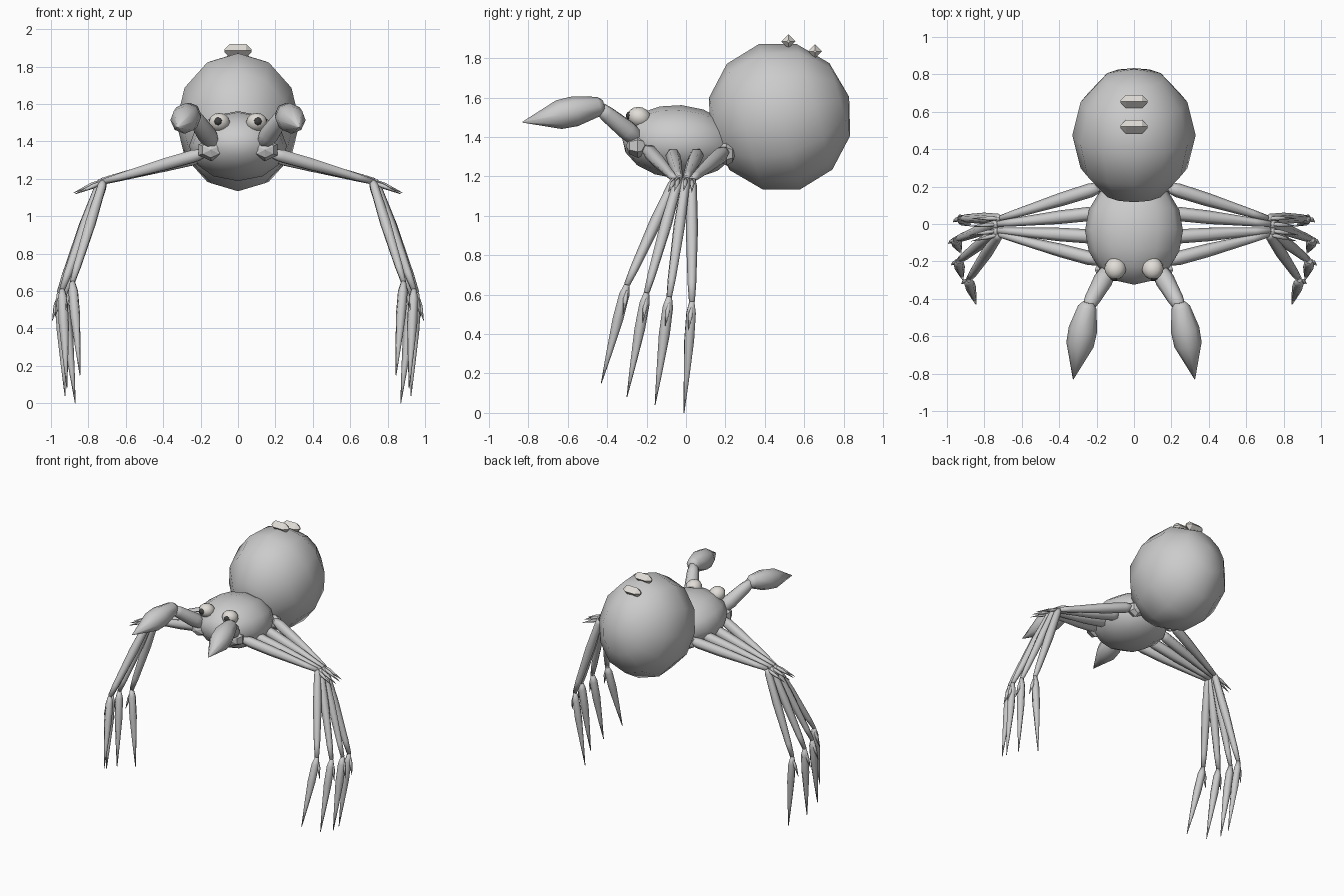
import bpy, bmesh, math
from mathutils import Vector, Matrix

if "Cube" in bpy.data.objects:
    bpy.data.objects.remove(bpy.data.objects["Cube"])


def material(name, c):
    m = bpy.data.materials.new(name)
    m.diffuse_color = (*c, 1)
    m.use_nodes = True
    m.node_tree.nodes["Principled BSDF"].inputs["Base Color"].default_value = m.diffuse_color
    return m


pale = material("pale", (0.75, 0.72, 0.68))
dark = material("dark", (0.05, 0.05, 0.05))


def finish(name, bm, smooth=True, mat=None):
    bmesh.ops.recalc_face_normals(bm, faces=bm.faces)
    for f in bm.faces:
        f.smooth = smooth
    me = bpy.data.meshes.new(name)
    bm.to_mesh(me)
    bm.free()
    if mat:
        me.materials.append(mat)
    ob = bpy.data.objects.new(name, me)
    bpy.context.collection.objects.link(ob)
    return ob


def ball(name, centre, radii, seg=12, rings=6, tilt=0, smooth=True, mat=None):
    """Ellipsoid with its poles along y, tilted about x."""
    bm = bmesh.new()
    bmesh.ops.create_uvsphere(bm, u_segments=seg, v_segments=rings, radius=1)
    m = (Matrix.Translation(centre) @ Matrix.Rotation(math.radians(tilt), 4, 'X')
         @ Matrix.Diagonal((*radii, 1)) @ Matrix.Rotation(math.pi / 2, 4, 'X'))
    bmesh.ops.transform(bm, matrix=m, verts=bm.verts)
    return finish(name, bm, smooth, mat)


def spindle(name, a, b, profile, sides=6, smooth=True, mat=None):
    """Tapered limb from a to b; profile is (fraction, radius) pairs."""
    a, b = Vector(a), Vector(b)
    q = (b - a).to_track_quat('Z', 'Y')
    bm = bmesh.new()
    rings = []
    for t, r in profile:
        c = a.lerp(b, t)
        rings.append([bm.verts.new(c + q @ Vector((r * math.cos(k * math.tau / sides),
                      r * math.sin(k * math.tau / sides), 0))) for k in range(sides)])
    for lo, hi in zip(rings, rings[1:]):
        for k in range(sides):
            n = (k + 1) % sides
            bm.faces.new((lo[k], lo[n], hi[n], hi[k]))
    bm.faces.new(rings[0][::-1])
    bm.faces.new(rings[-1])
    return finish(name, bm, smooth, mat)


# Body
ball("abdomen", (0, 0.475, 1.503), (0.33, 0.367, 0.383), tilt=16)
ball("head_body", (0, -0.035, 1.375), (0.262, 0.29, 0.187), tilt=-4, rings=8)

# Ridges on top of the abdomen
for i, (y, z) in enumerate(((0.52, 1.885), (0.655, 1.835))):
    spindle(f"back_ridge_{i + 1}", (-0.072, y, z), (0.072, y, z),
            [(0, 0.008), (0.2, 0.036), (0.8, 0.036), (1, 0.008)], 4, False, pale)

FEMUR = [(0, 0.025), (0.12, 0.038), (0.4, 0.036), (0.85, 0.022), (1, 0.016)]
TIBIA = [(0, 0.018), (0.05, 0.025), (0.4, 0.031), (0.85, 0.022), (1, 0.015)]
TARSUS = [(0, 0.014), (0.1, 0.027), (0.35, 0.028), (0.7, 0.015), (1, 0.002)]
SPIKE = [(0, 0.008), (0.35, 0.013), (1, 0.001)]

# Legs: hip, knee, ankle, tip
LEGS = [
    ((0.17, -0.20, 1.34), (0.72, -0.055, 1.185), (0.885, -0.30, 0.65), (0.845, -0.43, 0.15)),
    ((0.18, -0.07, 1.32), (0.73, -0.035, 1.19), (0.94, -0.20, 0.61), (0.915, -0.30, 0.08)),
    ((0.18, 0.06, 1.32), (0.73, 0.00, 1.19), (0.955, -0.085, 0.59), (0.925, -0.157, 0.04)),
    ((0.17, 0.20, 1.33), (0.715, 0.03, 1.185), (0.93, 0.03, 0.565), (0.87, -0.01, 0.0)),
]

for side, s in (("right", 1), ("left", -1)):
    def p(x, y, z):
        return Vector((s * x, y, z))

    for i, joints in enumerate(LEGS):
        hip, knee, ankle, tip = (p(*j) for j in joints)
        n = f"{side}_leg_{i + 1}"
        spindle(n + "_upper", hip, knee, FEMUR)
        spindle(n + "_middle", knee, ankle, TIBIA)
        spindle(n + "_lower", ankle, tip, TARSUS)
        dy = (ankle - knee).y
        spindle(n + "_knee_spike", knee, knee + p(0.15, dy * 0.15, -0.065), SPIKE, 5)
        spindle(n + "_ankle_spike", ankle + p(0.01, 0, -0.03),
                ankle + p(0.038, -0.02, -0.15), SPIKE, 5)

    # Joint knobs under the front and rear of the head
    ball(f"{side}_front_knob", p(0.145, -0.245, 1.355), (0.075, 0.06, 0.06), 6, 4, 0, False)
    ball(f"{side}_rear_knob", p(0.16, 0.205, 1.315), (0.06, 0.045, 0.06), 6, 4, 0, False)

    # Feelers with pointed pads
    spindle(f"{side}_feeler_arm", p(0.12, -0.22, 1.37), p(0.25, -0.45, 1.555),
            [(0, 0.04), (0.35, 0.052), (0.8, 0.042), (1, 0.03)], 8)
    spindle(f"{side}_feeler_pad", p(0.245, -0.42, 1.56), p(0.325, -0.83, 1.475),
            [(0, 0.03), (0.06, 0.05), (0.35, 0.077), (0.55, 0.074), (1, 0.002)], 8)

    # Eyes
    ball(f"{side}_eye", p(0.1, -0.238, 1.5), (0.058, 0.06, 0.052), 12, 8, -20, True, pale)
    ball(f"{side}_pupil", p(0.106, -0.283, 1.508), (0.024, 0.022, 0.024), 8, 6, -20, True, dark)
